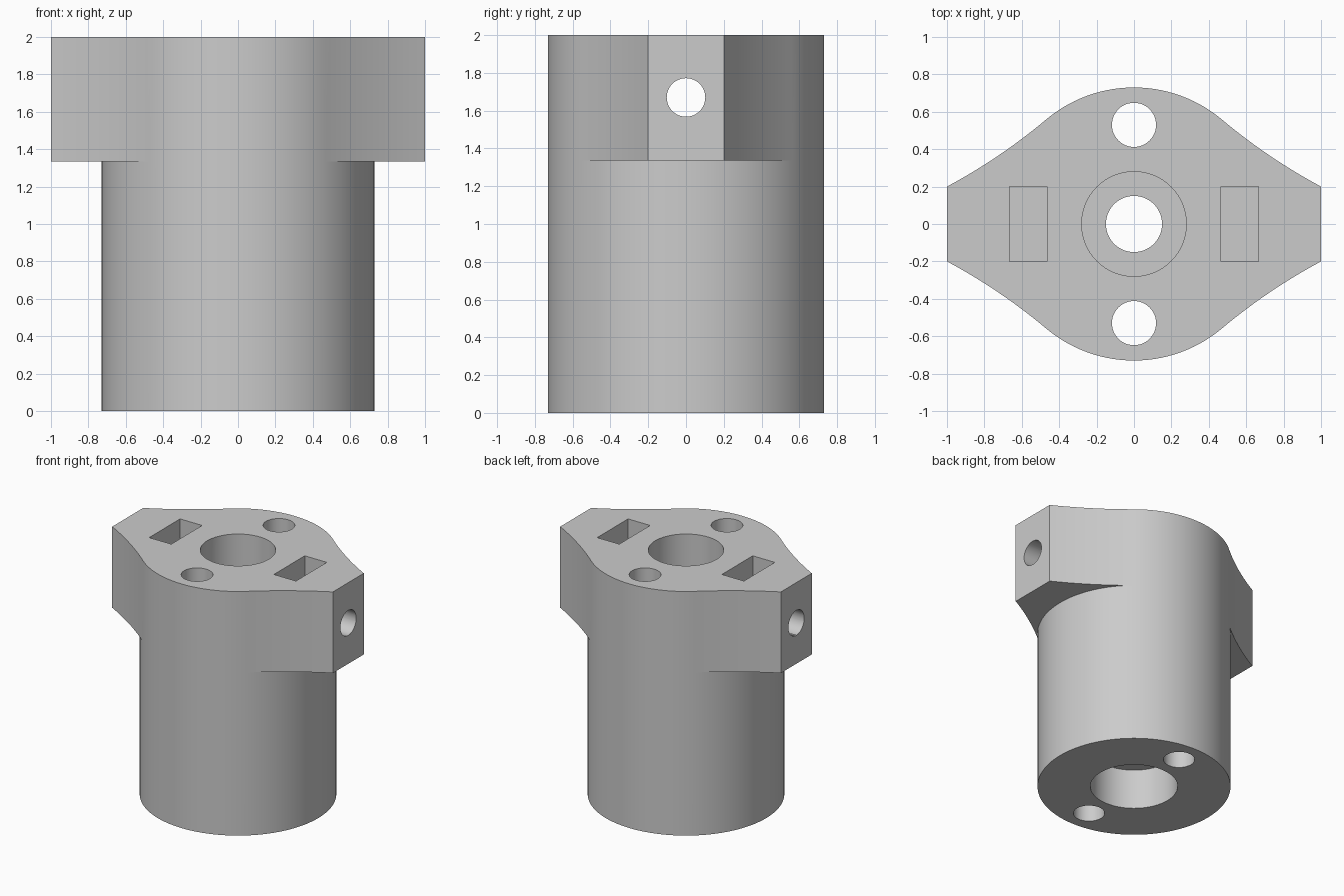
import bpy, bmesh, math
from mathutils import Matrix, Vector

if "Cube" in bpy.data.objects:
    bpy.data.objects.remove(bpy.data.objects["Cube"], do_unlink=True)

R = 0.73            # body radius
HEIGHT = 2.0
FLANGE_Z = 1.335    # underside of the ears
EAR_Y = 0.2         # half width of the ear ends
BLEND = math.radians(50)      # where the ear flank leaves the body
CORNER = math.atan2(EAR_Y, 1)

# Concave flank arc, tangent to the body and ending at the ear corner
normal = Vector((math.cos(BLEND), math.sin(BLEND)))
gap = Vector((1, EAR_Y)) - normal * R
flank_r = gap.length_squared / (2 * gap.dot(normal))
flank_c = normal * (R + flank_r)


def outline(a):
    """Radius of the flange outline at a first-quadrant angle."""
    if a <= CORNER:
        return 1 / math.cos(a)
    if a >= BLEND - 1e-6:
        return R
    b = flank_c.dot(Vector((math.cos(a), math.sin(a))))
    return b - math.sqrt(b * b - flank_c.length_squared + flank_r ** 2)


def steps(a, b, n):
    return [a + (b - a) * i / n for i in range(n)]


def make_object(name, bm):
    bmesh.ops.recalc_face_normals(bm, faces=bm.faces)
    mesh = bpy.data.meshes.new(name)
    bm.to_mesh(mesh)
    bm.free()
    ob = bpy.data.objects.new(name, mesh)
    bpy.context.collection.objects.link(ob)
    return ob


# Solid body with its two ears, one ring of angles shared by both
quarter = steps(0, CORNER, 4) + steps(CORNER, BLEND, 16) + steps(BLEND, math.pi / 2, 14)
half = [(a, outline(a)) for a in quarter] + [(math.pi / 2, R)]
half += [(math.pi - a, r) for a, r in reversed(half[1:-1])]
half += [(math.pi, 1.0)]
ring = half + [(2 * math.pi - a, r) for a, r in reversed(half[1:-1])]

bm = bmesh.new()


def vert(a, r, z):
    return bm.verts.new((r * math.cos(a), r * math.sin(a), z))


bottom = [vert(a, R, 0) for a, r in ring]
neck = [vert(a, R, FLANGE_Z) for a, r in ring]
brim = [vert(a, r, FLANGE_Z) if r > R + 1e-5 else v for (a, r), v in zip(ring, neck)]
top = [vert(a, r, HEIGHT) for a, r in ring]
for low, high in ((bottom, neck), (neck, brim), (brim, top)):
    for i in range(len(ring)):
        j = (i + 1) % len(ring)
        corners = list(dict.fromkeys((low[i], low[j], high[j], high[i])))
        if len(corners) > 2:
            bm.faces.new(corners)
bm.faces.new(bottom)
bm.faces.new(top)
body = make_object("coupler_body", bm)

# Cutters for bores, screw holes and nut slots
cutters = []


def drill(name, r, x, y, z0, z1, segments=64):
    cut = bmesh.new()
    bmesh.ops.create_cone(cut, cap_ends=True, segments=segments, radius1=r, radius2=r,
                          depth=z1 - z0, matrix=Matrix.Translation((x, y, (z0 + z1) / 2)))
    cutters.append(make_object(name, cut))
    return cutters[-1]


drill("centre_hole", 0.15, 0, 0, -0.1, 2.1)
drill("upper_bore", 0.28, 0, 0, 0.67, 2.1)
drill("lower_bore", 0.33, 0, 0, -0.1, 0.333)
cross = drill("clamp_hole", 0.102, 0, 0, -1.2, 1.2, 48)
cross.data.transform(Matrix.Translation((0, 0, 1.67)) @ Matrix.Rotation(math.pi / 2, 4, 'Y'))
for side in (-1, 1):
    drill("screw_hole", 0.118, 0, 0.53 * side, -0.1, 2.1, 48)
    cut = bmesh.new()
    bmesh.ops.create_cube(cut, size=1, matrix=Matrix.Translation((0.565 * side, 0, 1.785))
                          @ Matrix.Diagonal((0.2, 0.4, 0.63, 1)))
    cutters.append(make_object("nut_slot", cut))

for cutter in cutters:
    cutter.hide_render = True
    mod = body.modifiers.new(cutter.name, 'BOOLEAN')
    mod.operation = 'DIFFERENCE'
    mod.solver = 'EXACT'
    mod.object = cutter

# Bake the cuts and discard the cutters
bpy.context.view_layer.update()
graph = bpy.context.evaluated_depsgraph_get()
baked = bpy.data.meshes.new_from_object(body.evaluated_get(graph))
body.modifiers.clear()
body.data = baked
for cutter in cutters:
    bpy.data.objects.remove(cutter, do_unlink=True)

# Plain grey material
grey = bpy.data.materials.new("light_grey")
grey.use_nodes = True
colour = (0.6, 0.6, 0.6, 1)
grey.diffuse_color = colour
grey.node_tree.nodes["Principled BSDF"].inputs["Base Color"].default_value = colour
body.data.materials.clear()
body.data.materials.append(grey)

bpy.ops.object.select_all(action='DESELECT')
body.select_set(True)
bpy.context.view_layer.objects.active = body
bpy.ops.object.shade_smooth_by_angle(angle=math.radians(30))
